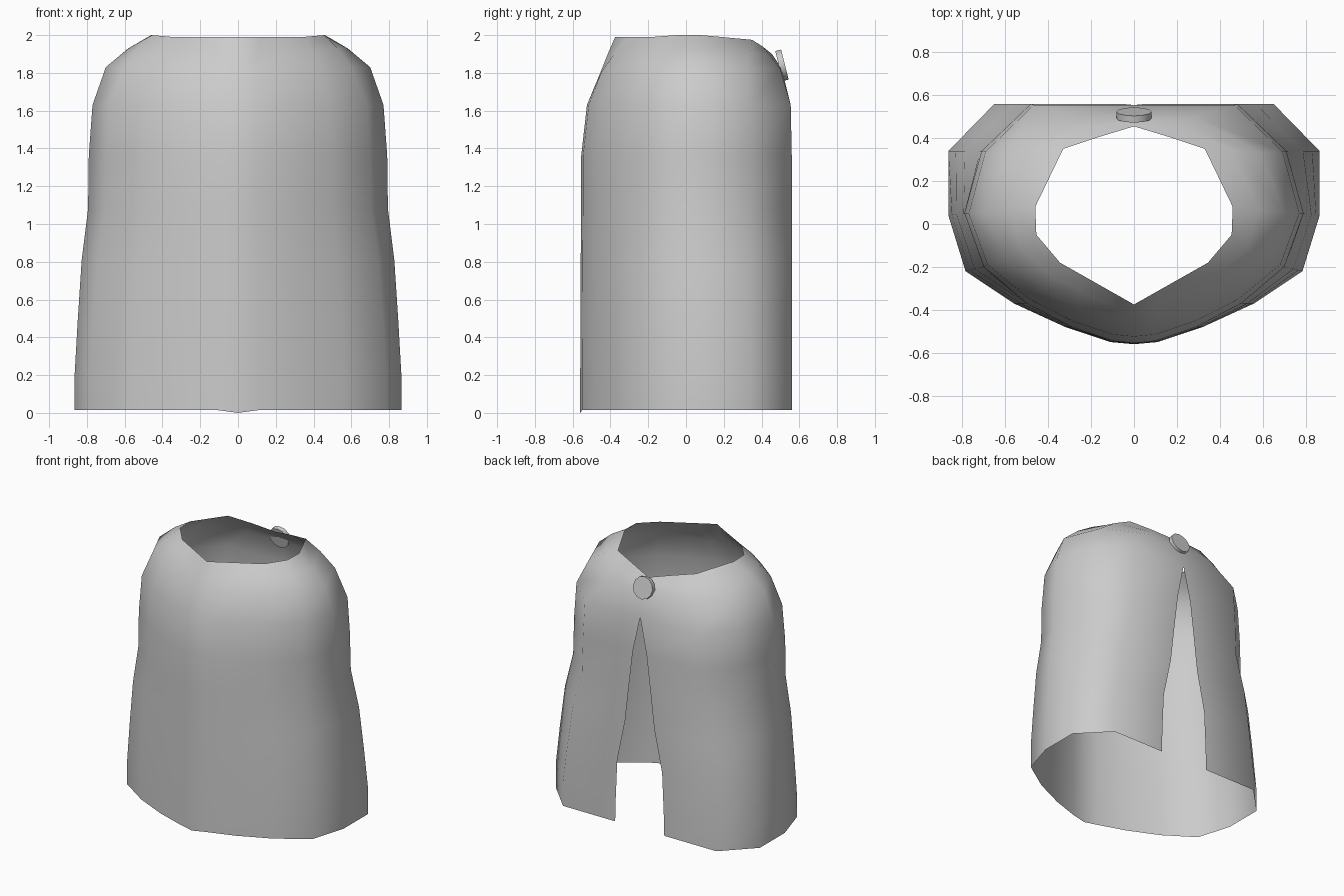
import bpy, bmesh, math
from mathutils import Vector

if "Cube" in bpy.data.objects:
    bpy.data.objects.remove(bpy.data.objects["Cube"])

# Half cross-sections, front centre round to back centre
HEM = [(0, -.56), (.11, -.55), (.32, -.48), (.56, -.37), (.785, -.22),
       (.865, .04), (.865, .34), (.65, .56), (0, .56)]
CHEST = [(0, -.555), (.1, -.545), (.29, -.48), (.5, -.37), (.70, -.2),
         (.79, .05), (.71, .34), (.48, .56), (0, .56)]
SHOULDER = [(0, -.45, 1.81), (.1, -.445, 1.81), (.26, -.39, 1.82), (.43, -.3, 1.83), (.6, -.17, 1.83),
            (.70, .05, 1.83), (.59, .33, 1.83), (.28, .5, 1.82), (0, .51, 1.81)]
NECK = [(0, -.375, 1.99), (.115, -.31, 1.99), (.23, -.245, 1.99), (.345, -.18, 1.99), (.455, -.05, 2),
        (.46, .08, 2), (.33, .35, 1.975), (.165, .405, 1.94), (0, .455, 1.9)]

# Body levels: height, blend from hem to chest, half-width of the back slit
LEVELS = [(.015, 0, .208), (.2, 0, .203), (.49, .22, .19), (.81, .5, .123),
          (1.08, .95, .092), (1.36, 1, .058)]


def finish(obj, angle):
    bpy.ops.object.select_all(action='DESELECT')
    obj.select_set(True)
    bpy.context.view_layer.objects.active = obj
    bpy.ops.object.shade_smooth_by_angle(angle=math.radians(angle))


rings = []
for z, t, slit in LEVELS:
    ring = [Vector((*Vector(a).lerp(Vector(b), t), z)) for a, b in zip(HEM, CHEST)]
    ring[-1].x = slit
    rings.append(ring)
rings[0][0].z = 0
# Upper chest, where the slit closes
rings.append([Vector((x * .975, y * (.945 if y < 0 else .99), 1.63)) for x, y in CHEST])
shoulder = [Vector(p) for p in SHOULDER]
neck = [Vector(p) for p in NECK]
rings += [shoulder,
          [a.lerp(b, .5) + Vector((0, 0, .015 if abs(b.x) > .2 else .004)) for a, b in zip(shoulder, neck)],
          neck]

# Cape shell: both halves, welded at front and above the slit
bm = bmesh.new()
for s in (1, -1):
    grid = [[bm.verts.new((s * p.x, p.y, p.z)) for p in r] for r in rings]
    for lo, hi in zip(grid, grid[1:]):
        for i in range(len(lo) - 1):
            f = [lo[i], lo[i + 1], hi[i + 1], hi[i]]
            bm.faces.new(f if s > 0 else f[::-1])
bmesh.ops.remove_doubles(bm, verts=bm.verts[:], dist=.001)
mesh = bpy.data.meshes.new("cape")
bm.to_mesh(mesh)
bm.free()
cape = bpy.data.objects.new("cape", mesh)
bpy.context.collection.objects.link(cape)
finish(cape, 60)

# Round button at the nape
bpy.ops.mesh.primitive_cylinder_add(vertices=12, radius=.082, depth=.032, location=(0, .508, 1.84),
                                    rotation=(math.radians(-76), 0, 0))
button = bpy.context.object
button.name = "back_button"
finish(button, 40)
